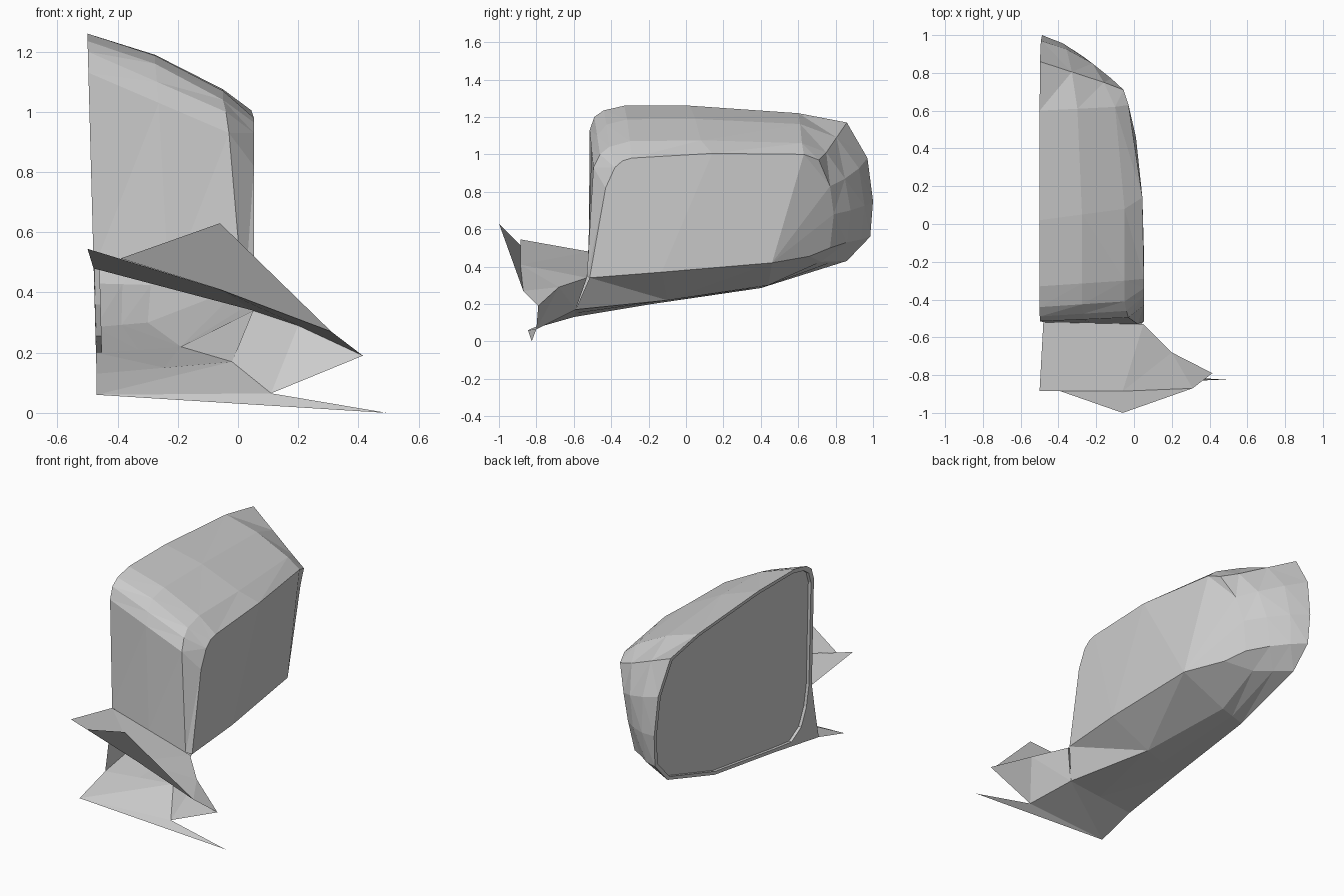
import bpy, bmesh

if "Cube" in bpy.data.objects:
    bpy.data.objects.remove(bpy.data.objects["Cube"])

def rim_x(z):
    return -0.47 - 0.027 * (z - 0.13)

def face_x(y, z):
    # outer face bows inward towards the far end, more so low down
    x = 0.053 - 0.085 * (max(y + 0.5, 0) / 1.14) ** 4
    if y > 0.64:
        x -= 0.7 * max(y - 0.71, 0) + 0.3 * max(0.75 - z, 0)
    return x

def build(name, verts, faces):
    me = bpy.data.meshes.new(name)
    bm = bmesh.new()
    vs = [bm.verts.new(v) for v in verts]
    for f in faces:
        bm.faces.new([vs[i] for i in f])
    bmesh.ops.remove_doubles(bm, verts=bm.verts, dist=0.0005)
    bmesh.ops.recalc_face_normals(bm, faces=bm.faces)
    bmesh.ops.triangulate(bm, faces=[f for f in bm.faces if len(f.verts) > 3])
    bm.to_mesh(me)
    bm.free()
    ob = bpy.data.objects.new(name, me)
    bpy.context.collection.objects.link(ob)
    return ob

def strips(rows, n, closed=False):
    return [(r * n + i, r * n + (i + 1) % n, (r + 1) * n + (i + 1) % n, (r + 1) * n + i)
            for r in range(rows - 1) for i in range(n if closed else n - 1)]

# Housing sections: rim (y, z), shoulder (x, y, z), outer face (y, z)
sections = [
    ((-.52, .48), (.02, -.53, .348), (-.515, .34)),
    ((-.515, 1.13), (-.03, -.495, .93), (-.43, .82)),
    ((-.49, 1.20), (-.04, -.46, 1.00), (-.38, .93)),
    ((-.44, 1.235), (-.05, -.41, 1.04), (-.34, .965)),
    ((-.33, 1.26), (-.05, -.30, 1.07), (-.29, .98)),
    ((.02, 1.26), (-.05, .08, 1.075), (.14, 1.005)),
    ((.60, 1.22), (-.10, .62, 1.06), (.63, 1.00)),
    ((.86, 1.17), (-.16, .75, 1.01), (.71, .97)),
    ((.97, .98), (-.22, .85, .87), (.77, .83)),
    ((1.0, .75), (-.26, .88, .70), (.79, .68)),
    ((.985, .56), (-.30, .86, .53), (.77, .50)),
    ((.86, .43), (-.29, .72, .425), (.66, .455)),
    ((.40, .285), (-.30, .44, .30), (.46, .42)),
    ((-.18, .20), (-.19, -.10, .22), (-.13, .37)),
    ((-.60, .13), (-.02, -.59, .17), (-.515, .34)),
]
rim = [(rim_x(z), y, z) for (y, z), _, _ in sections]
shoulder = [s[1] for s in sections]
outer = [(face_x(y, z), y, z) for _, _, (y, z) in sections]
# a slightly bulged row between rim and shoulder
middle = []
for i, (a, b) in enumerate(zip(rim, shoulder)):
    p = [(u + v) / 2 for u, v in zip(a, b)]
    if 3 <= i <= 6:
        p[2] += 0.022
    elif 8 <= i <= 10:
        p[1] += 0.015
    middle.append(p)
n = len(sections)
build("mirror_housing", rim + middle + shoulder + outer,
      strips(4, n) + [tuple(range(3 * n, 4 * n - 1))])

# Rim band, small recess and mirror glass
edge = [s[0] for s in sections] + [(-.58, .21), (-.55, .34)]
inset = [(.2 + (y - .2) * .965, .73 + (z - .73) * .96) for y, z in edge]
inset[-3:] = [(-.34, .20), (-.43, .255), (-.475, .36)]
m = len(edge)
ring = [(rim_x(z), y, z) for y, z in edge]
inner = [(rim_x(z) + .002, y, z) for y, z in inset]
deep = [(rim_x(z) + .02, y, z) for y, z in inset]
build("rim_band", ring + inner + deep, strips(3, m, True))
build("mirror_glass", deep, [tuple(range(m))])

# Mounting arm: top plate and its raised front flap
build("arm_top_plate",
      [(-.48, -.52, .48), (.05, -.53, .34), (.20, -.68, .29), (.415, -.79, .19),
       (.31, -.87, .27), (-.06, -.885, .41), (-.50, -.885, .545)],
      [(0, 1, 5, 6), (1, 2, 4, 5), (2, 3, 4)])
build("arm_front_flap",
      [(-.39, -.885, .513), (-.06, -.885, .41), (.31, -.87, .27), (-.06, -1, .63)],
      [(0, 1, 3), (1, 2, 3)])

# Mounting arm: outer side, floor and the thin pointed tab
build("arm_side_and_floor",
      [(.05, -.53, .34), (.20, -.68, .29), (.415, -.79, .19), (.11, -.80, .065),
       (-.02, -.59, .17), (-.47, -.60, .13), (-.47, -.845, .06), (.495, -.825, 0)],
      [(0, 1, 4), (1, 3, 4), (1, 2, 3), (3, 4, 5, 6), (3, 6, 7)])
